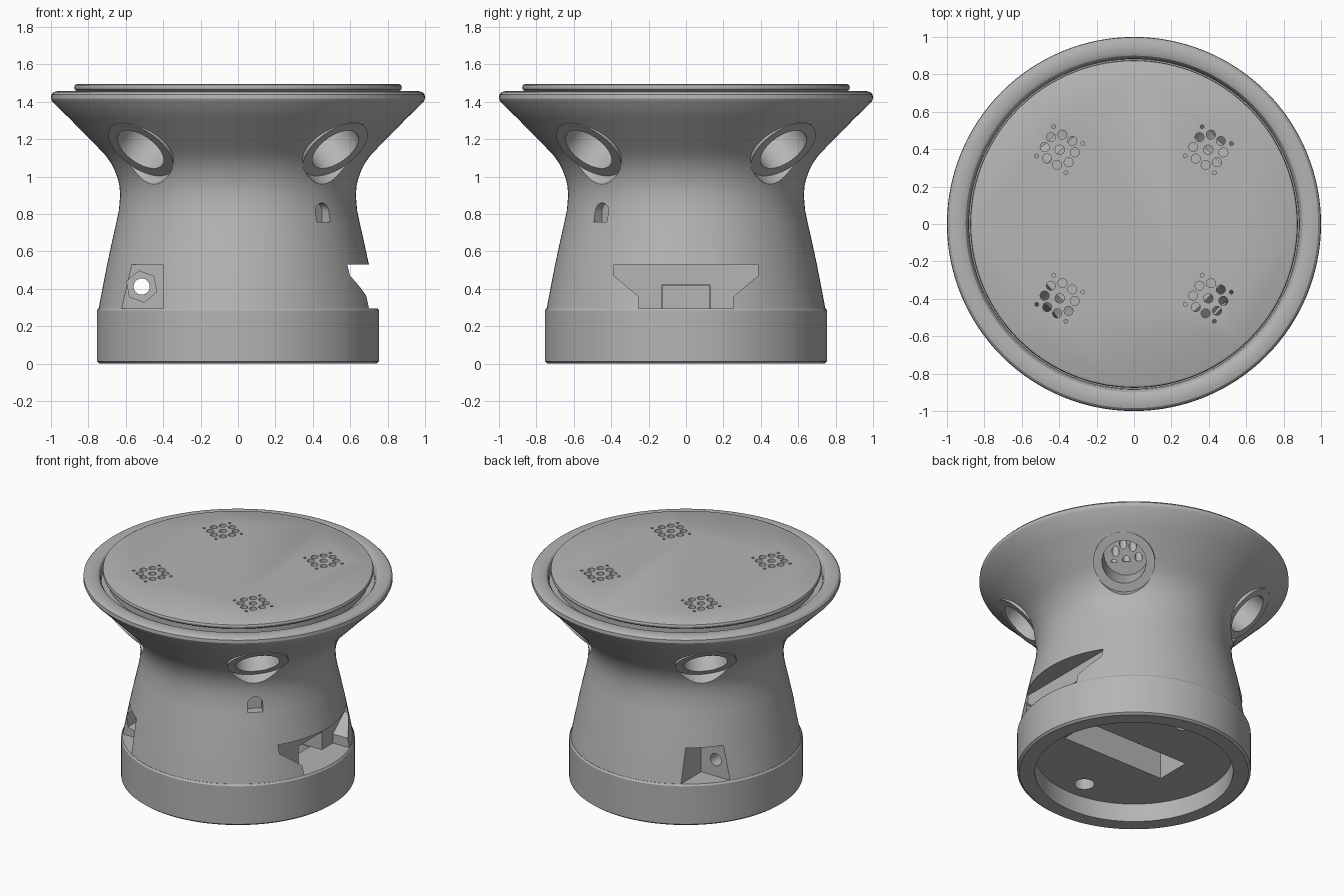
import bpy, bmesh, math
from mathutils import Vector, Matrix

old = bpy.data.objects.get("Cube")
if old:
    bpy.data.objects.remove(old, do_unlink=True)

GREY = (0.46, 0.46, 0.46, 1)
mat = bpy.data.materials.new("light grey")
mat.use_nodes = True
mat.diffuse_color = GREY
mat.node_tree.nodes["Principled BSDF"].inputs["Base Color"].default_value = GREY


def finish(name, bm):
    bmesh.ops.recalc_face_normals(bm, faces=bm.faces)
    mesh = bpy.data.meshes.new(name)
    bm.to_mesh(mesh)
    bm.free()
    mesh.materials.append(mat)
    obj = bpy.data.objects.new(name, mesh)
    bpy.context.collection.objects.link(obj)
    return obj


def lathe(name, profile, steps=128):
    bm = bmesh.new()
    rings = [[bm.verts.new((r * math.cos(a), r * math.sin(a), z))
              for a in (math.tau * i / steps for i in range(steps))]
             for r, z in profile]
    for low, high in zip(rings, rings[1:]):
        for i in range(steps):
            j = (i + 1) % steps
            bm.faces.new((low[i], low[j], high[j], high[i]))
    bm.faces.new(rings[0])
    bm.faces.new(rings[-1])
    return finish(name, bm)


def add_rod(bm, start, end, radius, sides=48, twist=0):
    start, end = Vector(start), Vector(end)
    axis = end - start
    place = (Matrix.Translation((start + end) / 2)
             @ axis.to_track_quat('Z', 'Y').to_matrix().to_4x4()
             @ Matrix.Rotation(twist, 4, 'Z'))
    bmesh.ops.create_cone(bm, cap_ends=True, segments=sides, radius1=radius,
                          radius2=radius, depth=axis.length, matrix=place)


def rods(name, items, **options):
    bm = bmesh.new()
    for start, end, radius in items:
        add_rod(bm, start, end, radius, **options)
    return finish(name, bm)


def box(name, low, high):
    low, high = Vector(low), Vector(high)
    bm = bmesh.new()
    bmesh.ops.create_cube(bm, size=1, matrix=Matrix.Translation((low + high) / 2)
                          @ Matrix.Diagonal((*(high - low), 1)))
    return finish(name, bm)


def prism(name, outline, depth, place=Matrix()):
    # outline lies in the local yz plane and is extruded along local x
    bm = bmesh.new()
    face = bm.faces.new([bm.verts.new((depth[0], y, z)) for y, z in outline])
    out = bmesh.ops.extrude_face_region(bm, geom=[face])["geom"]
    moved = [v for v in out if isinstance(v, bmesh.types.BMVert)]
    bmesh.ops.translate(bm, verts=moved, vec=(depth[1] - depth[0], 0, 0))
    bmesh.ops.transform(bm, matrix=place, verts=bm.verts)
    return finish(name, bm)


def combine(tool, targets, operation='DIFFERENCE'):
    for target in targets:
        mod = target.modifiers.new("shape", 'BOOLEAN')
        mod.operation = operation
        mod.solver = 'EXACT'
        mod.object = tool
        with bpy.context.temp_override(object=target, active_object=target):
            bpy.ops.object.modifier_apply(modifier=mod.name)
    bpy.data.objects.remove(tool, do_unlink=True)


# Turned parts
base = lathe("base", [(.64, .13), (.64, 0), (.74, 0), (.755, .012),
                      (.755, .283), (.747, .295)])
body = lathe("flared_body", [
    (.745, .295), (.727, .39), (.7, .53), (.674, .65), (.65, .757), (.637, .82),
    (.63, .9), (.634, .95), (.645, .995), (.66, 1.035), (.681, 1.075),
    (.71, 1.115), (.745, 1.152), (.8, 1.208), (.9, 1.31), (.992, 1.4),
    (1, 1.417), (.998, 1.438), (.985, 1.452), (.965, 1.457), (.92, 1.457),
    (.9, 1.447), (.886, 1.425), (.882, 1.4)])
plate = lathe("top_plate", [
    (.84, 1.4), (.84, 1.457), (.862, 1.457), (.873, 1.465), (.876, 1.477),
    (.872, 1.489), (.86, 1.495)])

# Four slanted ports with a flat ring and a bore
corners = [(sx, sy) for sx in (-1, 1) for sy in (-1, 1)]
counterbores, bosses, bores = [], [], []
for sx, sy in corners:
    out = Vector((sx * .5, sy * .5, -math.sqrt(.5)))
    centre = Vector((sx * .521, sy * .521, 1.145))
    counterbores.append((centre - out * .003, centre + out * .2, .202))
    bosses.append((centre - out * .12, centre, .2))
    bores.append((centre - out * .2, centre + out * .1, .143))
combine(rods("port_recesses", counterbores, sides=64), [body])
combine(rods("port_rings", bosses, sides=64), [body], 'UNION')
combine(rods("port_bores", bores, sides=64), [body])

# Perforated grilles above the ports
holes = []
for sx, sy in corners:
    spots = [(0, 0, .025)]
    spots += [(.082, math.radians(35 + 45 * i), .024) for i in range(8)]
    spots += [(.128, math.radians(15 + 90 * i), .01) for i in range(4)]
    for dist, angle, radius in spots:
        x = sx * .397 + dist * math.cos(angle)
        y = sy * .397 + dist * math.sin(angle)
        holes.append(((x, y, 1.25), (x, y, 1.55), radius))
combine(rods("grille_holes", holes, sides=16), [body, plate])

# Arched notch under the front left port
arch = [(-.05, .757), (.05, .757)] + [
    (.05 * math.cos(a), .81 + .05 * math.sin(a))
    for a in (math.pi * i / 12 for i in range(13))]
combine(prism("notch", arch, (.585, .8), Matrix.Rotation(-math.pi / 4, 4, 'Z')),
        [body])

# Funnel shaped recess on the left side
funnel = [(-.255, .28), (.255, .28), (.255, .36), (.385, .47), (.385, .53),
          (-.385, .53), (-.385, .47), (-.255, .36)]
combine(prism("side_recess", funnel, (.57, .9)), [body])

# Slot from the underside with its side opening
combine(box("slot", (-.33, -.125, .1), (.48, .125, .419)), [base, body])
combine(box("slot_opening", (.4, -.13, .27), (.65, .13, .42)), [body])

# Bolt pockets on the right side, front and back
combine(box("front_pocket", (-.9, -.9, .28), (-.4, -.41, .53)), [body])
combine(box("back_pocket", (-.9, .4, .28), (-.4, .9, .53)), [body])
combine(rods("nut_seat", [((-.515, -.32, .412), (-.515, -.6, .412), .085)],
             sides=6, twist=math.radians(10)), [body])
combine(rods("bolt_hole", [((-.515, -.7, .412), (-.515, .7, .412), .043)]), [body])

# Round holes in the underside
combine(rods("foot_holes", [((0, s * .5, .1), (0, s * .5, .24), .066)
                            for s in (-1, 1)]), [base])

# Smooth shading with crisp edges
bpy.ops.object.select_all(action='DESELECT')
for obj in (base, body, plate):
    obj.select_set(True)
bpy.context.view_layer.objects.active = body
bpy.ops.object.shade_smooth_by_angle(angle=math.radians(30))
